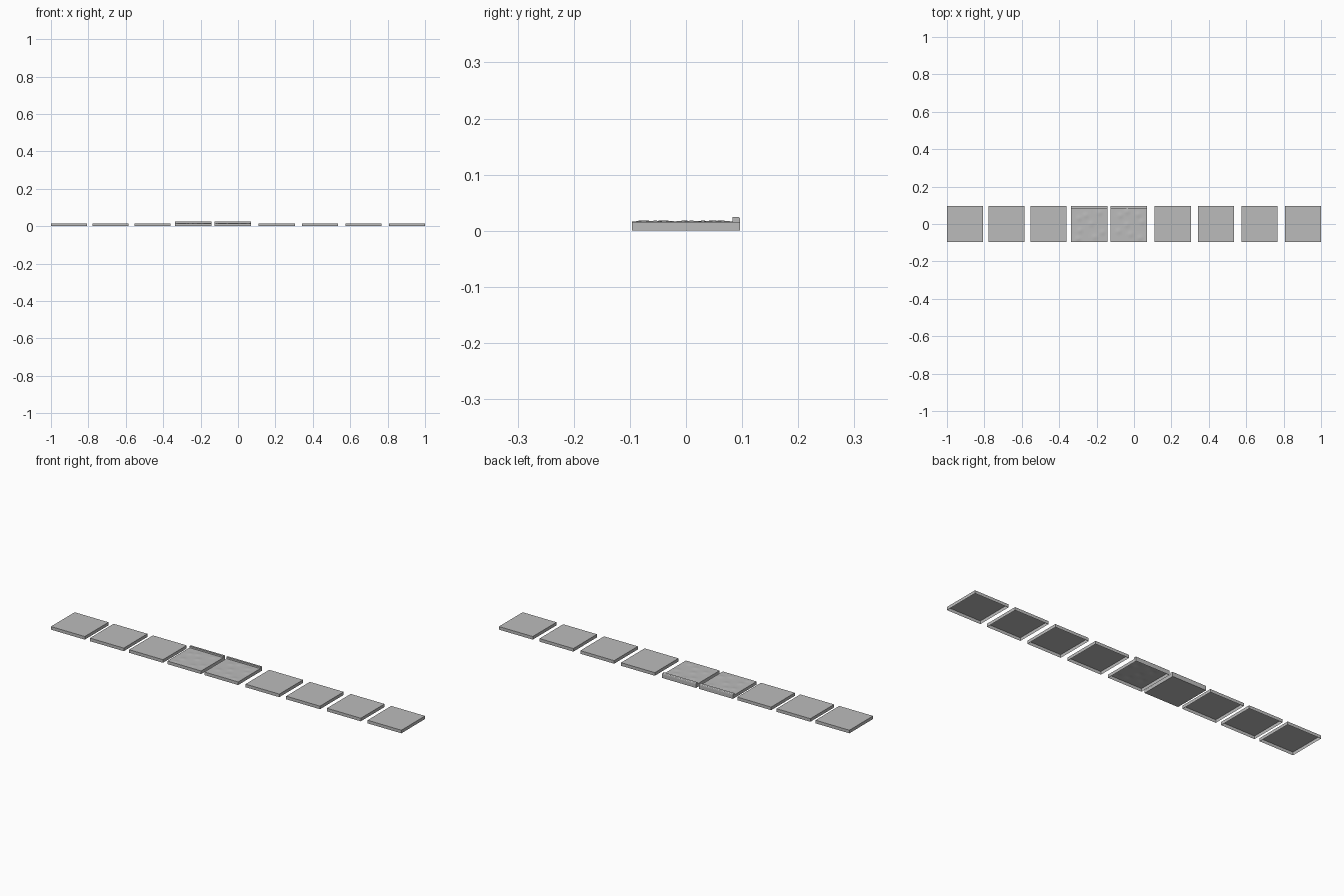
import bpy, bmesh, math
from mathutils import Vector

if "Cube" in bpy.data.objects:
    bpy.data.objects.remove(bpy.data.objects["Cube"])

SIZE, HEIGHT, LIP_TOP, LIP_DEPTH = 0.193, 0.016, 0.0245, 0.0135
HALF = SIZE / 2

grey = bpy.data.materials.new("stone_grey")
grey.use_nodes = True
colour = (0.5, 0.5, 0.5, 1)
grey.diffuse_color = colour
grey.node_tree.nodes["Principled BSDF"].inputs["Base Color"].default_value = colour


def finish(name, bm, x):
    bmesh.ops.recalc_face_normals(bm, faces=bm.faces)
    mesh = bpy.data.meshes.new(name)
    bm.to_mesh(mesh)
    bm.free()
    mesh.materials.append(grey)
    obj = bpy.data.objects.new(name, mesh)
    obj.location.x = x
    bpy.context.collection.objects.link(obj)
    return obj


def smooth(obj):
    bpy.ops.object.select_all(action="DESELECT")
    obj.select_set(True)
    bpy.context.view_layer.objects.active = obj
    bpy.ops.object.shade_smooth_by_angle(angle=math.radians(40))


def tile(name, x, bumps=(), closed=False):
    """Thin slab, hollow underneath, with optional rounded bumps on top."""
    bm = bmesh.new()
    cells = 32 if bumps else 1
    bmesh.ops.create_grid(bm, x_segments=cells, y_segments=cells, size=HALF)
    for v in bm.verts:
        p = Vector((v.co.x, v.co.y))
        edge = min(1, (HALF - max(abs(p.x), abs(p.y))) / 0.012)
        rise = max((math.exp(-((p - Vector(b)).length / 0.014) ** 2) for b in bumps), default=0)
        v.co.z = HEIGHT + 0.002 * rise * edge
    # side walls
    rim = [e for e in bm.edges if e.is_boundary]
    walls = bmesh.ops.extrude_edge_only(bm, edges=rim)["geom"]
    for v in walls:
        if isinstance(v, bmesh.types.BMVert):
            v.co.z = 0
    if closed:
        bmesh.ops.holes_fill(bm, edges=[e for e in bm.edges if e.is_boundary], sides=0)
    obj = finish(name, bm, x)
    if bumps:
        smooth(obj)


def lip(name, x):
    """Raised strip along the back edge, rounded at the outer top."""
    bm = bmesh.new()
    bmesh.ops.create_cube(bm, size=1)
    for v in bm.verts:
        v.co.x *= SIZE
        v.co.y = HALF - LIP_DEPTH * (0.5 - v.co.y)
        v.co.z = LIP_TOP if v.co.z > 0 else HEIGHT
    corner = [e for e in bm.edges
              if all(v.co.y > HALF - 0.001 and v.co.z > HEIGHT + 0.001 for v in e.verts)]
    bmesh.ops.bevel(bm, geom=corner, offset=0.004, segments=4, profile=0.5, affect="EDGES")
    smooth(finish(name, bm, x))


# plain tiles in a row
for i, x in enumerate((-0.9035, -0.681, -0.457, 0.207, 0.439, 0.672, 0.9035)):
    tile(f"plain_tile_{i + 1}", x)

# bumpy tiles with a back lip
left_bumps = [(-0.02, 0.045), (-0.055, 0.03), (0.055, 0.06), (0.01, 0.0),
              (-0.05, -0.035), (0.07, -0.045), (-0.06, -0.08), (0.03, -0.07)]
right_bumps = [(-0.045, 0.045), (-0.01, -0.005), (0.05, 0.05), (0.07, 0.01),
               (-0.055, -0.04), (0.01, -0.055), (0.06, -0.075), (-0.01, 0.065)]
tile("bumpy_tile_right", -0.239, left_bumps, closed=True)
lip("lip_right", -0.239)
tile("bumpy_tile_left", -0.028, right_bumps)
lip("lip_left", -0.028)
